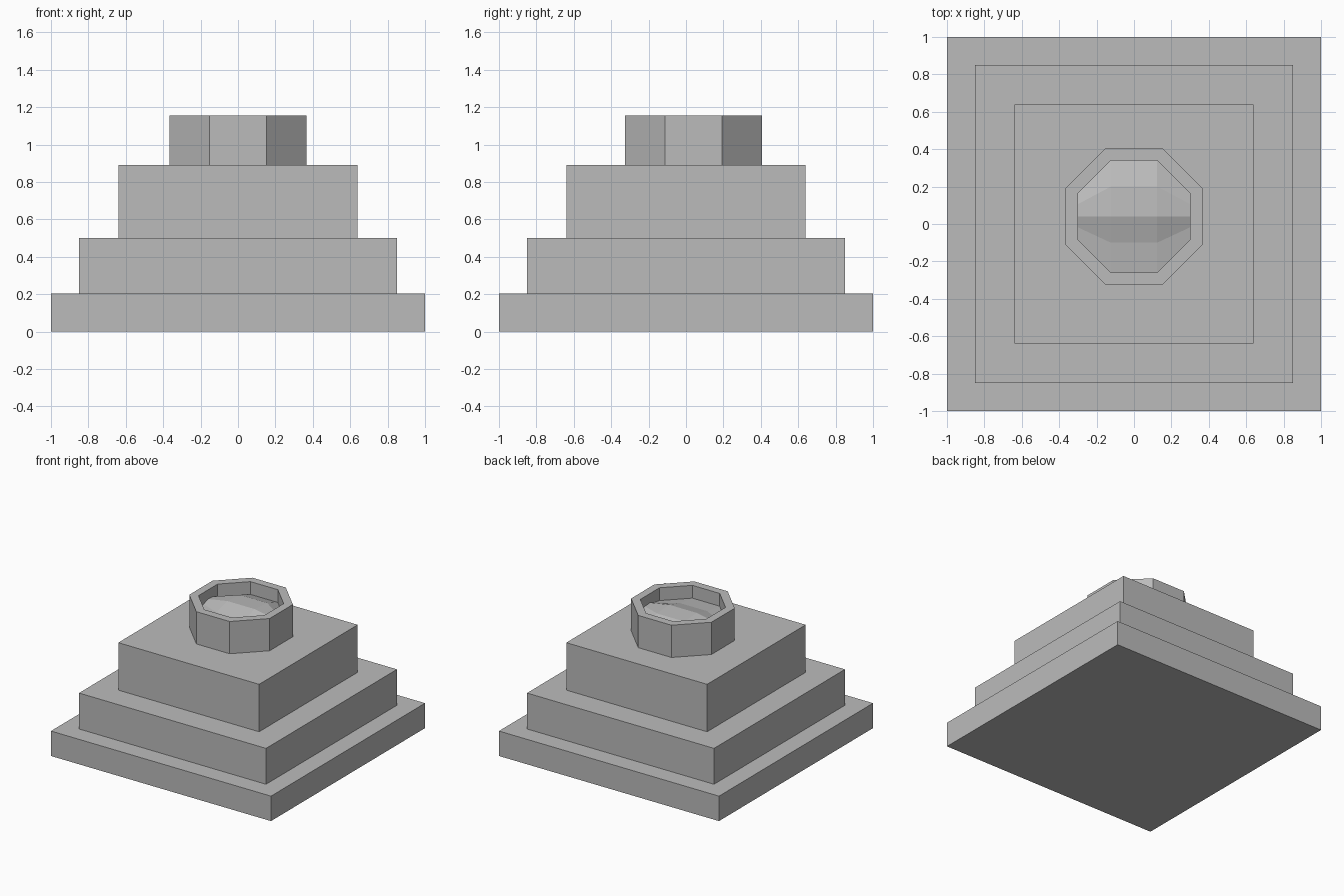
import bpy
import bmesh
from math import cos, sin, pi

cube = bpy.data.objects.get("Cube")
if cube:
    bpy.data.objects.remove(cube, do_unlink=True)

stone = bpy.data.materials.new("grey stone")
stone.use_nodes = True
grey = (0.5, 0.5, 0.5, 1)
stone.diffuse_color = grey
stone.node_tree.nodes["Principled BSDF"].inputs["Base Color"].default_value = grey


def finish(name, bm):
    bmesh.ops.recalc_face_normals(bm, faces=bm.faces)
    mesh = bpy.data.meshes.new(name)
    bm.to_mesh(mesh)
    bm.free()
    mesh.materials.append(stone)
    obj = bpy.data.objects.new(name, mesh)
    bpy.context.collection.objects.link(obj)
    return obj


def tier(name, half, bottom, top):
    bm = bmesh.new()
    bmesh.ops.create_cube(bm, size=1)
    for v in bm.verts:
        v.co.x *= 2 * half
        v.co.y *= 2 * half
        v.co.z = top if v.co.z > 0 else bottom
    return finish(name, bm)


# Stepped square plinth
tier("bottom_step", 1.0, 0, 0.205)
tier("middle_step", 0.85, 0.205, 0.5)
tier("top_step", 0.64, 0.5, 0.89)

# Octagonal collar, set slightly towards the back
CENTRE_Y, FLOOR, RIM = 0.04, 0.89, 1.155
OUTER, INNER = 0.365, 0.3
bm = bmesh.new()
rings = []
for apothem, z in ((OUTER, FLOOR), (OUTER, RIM), (INNER, RIM), (INNER, FLOOR)):
    r = apothem / cos(pi / 8)
    angles = [(i + 0.5) * pi / 4 for i in range(8)]
    rings.append([bm.verts.new((r * cos(a), CENTRE_Y + r * sin(a), z)) for a in angles])
for k in range(4):
    a, b = rings[k], rings[(k + 1) % 4]
    for i in range(8):
        j = (i + 1) % 8
        bm.faces.new((a[i], a[j], b[j], b[i]))
finish("octagonal_collar", bm)

# Faceted, shallow dome filling the collar: rows of (y offset, height)
rows = ((-0.3, 1.05), (-0.14, 1.07), (0, 1.11), (0.16, 1.1), (0.3, 1.05))
bm = bmesh.new()
columns = []
for x in (-0.3, -0.124, 0.124, 0.3):
    side = abs(x) > 0.2
    columns.append([
        bm.verts.new((x, CENTRE_Y + y * (0.413 if side else 1),
                      1.05 + (z - 1.05) * (0.5 if side else 1)))
        for y, z in rows])
for left, right in zip(columns, columns[1:]):
    for i in range(len(rows) - 1):
        bm.faces.new((left[i], right[i], right[i + 1], left[i + 1]))
dome = finish("faceted_dome", bm)
if dome.data.polygons[0].normal.z < 0:
    dome.data.flip_normals()
